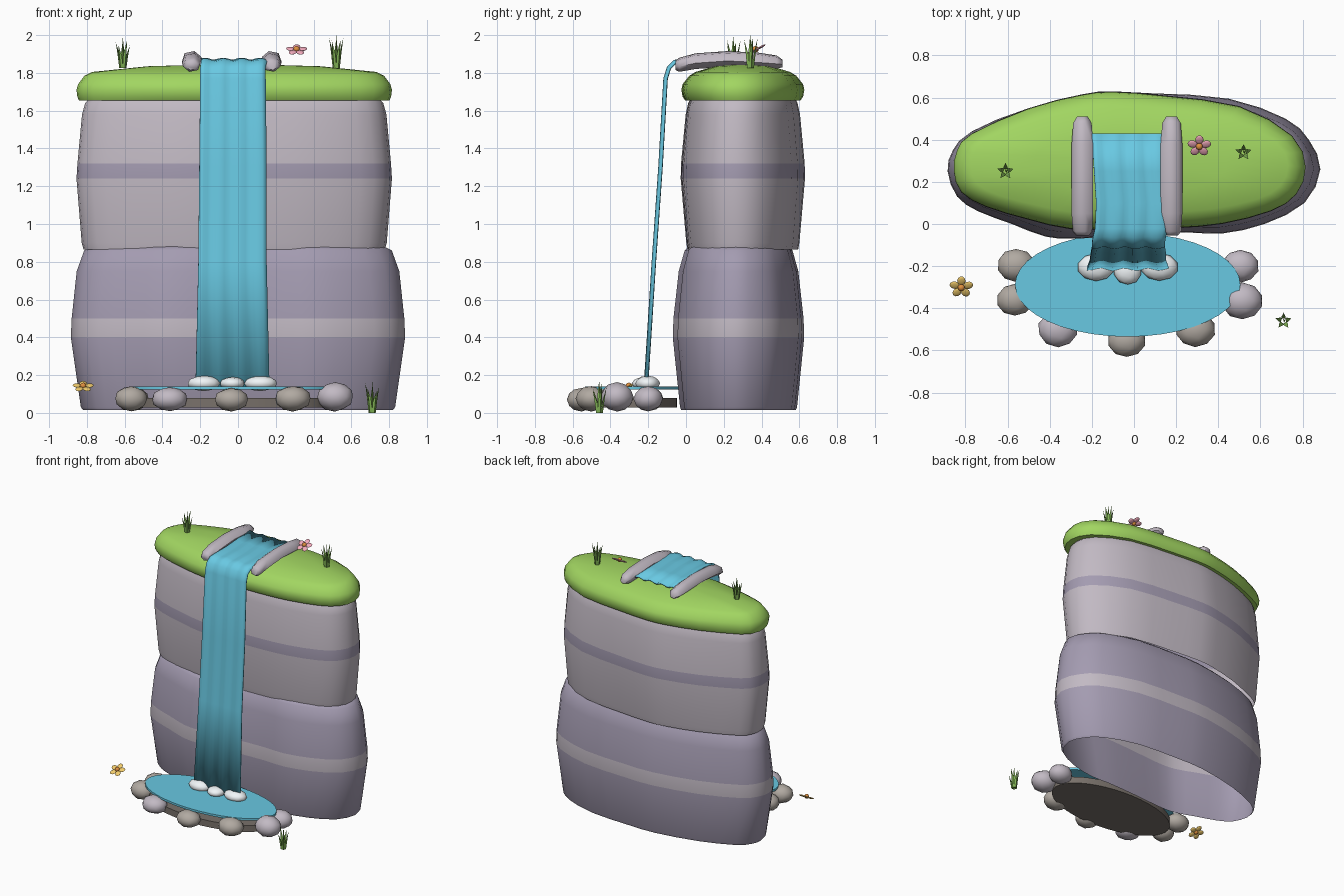
import bpy, bmesh, math, random
from mathutils import Vector, Matrix

if "Cube" in bpy.data.objects:
    bpy.data.objects.remove(bpy.data.objects["Cube"])
random.seed(4)


def mat(name, r, g, b):
    m = bpy.data.materials.new(name)
    m.diffuse_color = (r, g, b, 1)
    m.use_nodes = True
    m.node_tree.nodes["Principled BSDF"].inputs["Base Color"].default_value = m.diffuse_color
    return m


PURPLE = mat("purple_rock", 0.37, 0.33, 0.44)
GREY = mat("grey_rock", 0.54, 0.49, 0.55)
WARM = mat("warm_stone", 0.44, 0.40, 0.36)
GRASS = mat("grass", 0.36, 0.67, 0.12)
BLADE = mat("blade", 0.22, 0.45, 0.09)
WATER = mat("water", 0.14, 0.58, 0.76)
FOAM = mat("foam", 0.88, 0.92, 0.94)
BED = mat("pool_bed", 0.19, 0.165, 0.145)
PINK = mat("pink", 0.88, 0.40, 0.50)
YELLOW = mat("yellow", 0.88, 0.60, 0.15)
ORANGE = mat("orange", 0.75, 0.28, 0.05)


def finish(bm, name, mats, angle=50):
    bmesh.ops.recalc_face_normals(bm, faces=bm.faces)
    me = bpy.data.meshes.new(name)
    bm.to_mesh(me)
    bm.free()
    for m in mats:
        me.materials.append(m)
    me.shade_smooth()
    me.set_sharp_from_angle(angle=math.radians(angle))
    ob = bpy.data.objects.new(name, me)
    bpy.context.collection.objects.link(ob)
    return ob


def rounded(pts):
    """Double the points of a closed outline along a smooth curve."""
    out, n = [], len(pts)
    for i in range(n):
        a, b, c, d = (Vector(pts[(i + k) % n]) for k in (-1, 0, 1, 2))
        out += [b, (b + c) * .5625 - (a + d) * .0625]
    return out


def loft(name, outline, centre, rings, mats, stripe=None, cap_z=None, bottom=False):
    """Rings are (z, scale x, scale y) of one outline, stacked and domed."""
    bm = bmesh.new()
    cx, cy = centre
    outline = rounded(outline)
    loops = [[bm.verts.new((cx + (x - cx) * sx, cy + (y - cy) * sy, z)) for x, y in outline]
             for z, sx, sy in rings]
    n = len(outline)
    for k in range(len(loops) - 1):
        for i in range(n):
            j = (i + 1) % n
            f = bm.faces.new((loops[k][i], loops[k][j], loops[k + 1][j], loops[k + 1][i]))
            f.material_index = 1 if k == stripe else 0
    top = bm.verts.new((cx, cy, cap_z))
    for i in range(n):
        bm.faces.new((loops[-1][i], loops[-1][(i + 1) % n], top))
    if bottom:
        bm.faces.new(loops[0][::-1])
    return finish(bm, name, mats)


# cliff blocks (open underneath) and grass cap
low = [(-.885, .25), (-.84, .13), (-.74, .06), (-.58, 0), (-.42, -.06), (-.27, -.07), (0, -.05),
       (.25, -.04), (.42, -.045), (.62, .0), (.81, .10), (.885, .26), (.83, .40), (.72, .50),
       (.45, .595), (.1, .62), (-.15, .62), (-.5, .55), (-.77, .44), (-.86, .35)]
up = [(-.855, .25), (-.82, .15), (-.70, .08), (-.5, .02), (-.3, -.025), (-.05, -.025), (.2, -.02),
      (.42, 0), (.65, .06), (.77, .14), (.815, .27), (.75, .42), (.5, .56), (.15, .61),
      (-.1, .63), (-.25, .615), (-.5, .55), (-.77, .43), (-.84, .35)]
loft("lower_cliff", low, (0, .28), [(.014, .925, .87), (.03, .94, .89), (.40, 1, 1), (.50, .995, .99),
     (.75, .965, .91), (.86, .92, .82), (.882, .87, .76)], [PURPLE, GREY], 2, .892)
loft("upper_cliff", up, (-.02, .3), [(.865, .955, .89), (.90, .967, .91), (1.24, 1, 1), (1.32, .994, .995),
     (1.58, .965, .92), (1.64, .945, .88), (1.68, .9, .82)], [GREY, PURPLE], 2, 1.68)
loft("grass_cap", up, (-.02, .3), [(1.655, .985, .93), (1.675, .995, .97), (1.71, 1, .99), (1.74, .99, .97),
     (1.785, .95, .86), (1.805, .90, .76), (1.835, .55, .46)], [GRASS], None, 1.848, True)

# waterfall sheet: rippled section swept along a path (y, z, left, right)
path = [(.43, 1.866, -.20, .145), (.25, 1.868, -.19, .15), (.10, 1.868, -.18, .165), (-.02, 1.866, -.185, .16),
        (-.06, 1.857, -.195, .15), (-.09, 1.827, -.20, .145), (-.108, 1.77, -.20, .145),
        (-.135, 1.3, -.205, .15), (-.17, .8, -.21, .15), (-.212, .14, -.225, .165)]
bm = bmesh.new()
rows = []
for k, (y, z, l, r) in enumerate(path):
    a, b = path[max(k - 1, 0)], path[min(k + 1, len(path) - 1)]
    nrm = Vector((0, b[1] - a[1], a[0] - b[0])).normalized()
    row = []
    for i in range(17):
        p = Vector((l + (r - l) * i / 16, y, z)) + nrm * .006 * math.sin(i / 16 * math.tau * 3.5 + 1)
        row.append(bm.verts.new(p))
    rows.append(row)
for a, b in zip(rows, rows[1:]):
    for i in range(16):
        bm.faces.new((a[i], a[i + 1], b[i + 1], b[i]))
fall = finish(bm, "waterfall", [WATER])
sol = fall.modifiers.new("thickness", "SOLIDIFY")
sol.thickness = .012
sol.offset = 0


# pool water and bed
def disc(name, z, depth, rx, ry, m):
    bm = bmesh.new()
    bmesh.ops.create_cone(bm, cap_ends=True, segments=40, radius1=1, radius2=1, depth=1,
                          matrix=Matrix.Translation((-.03, -.288, z)) @ Matrix.Diagonal((rx, ry, depth, 1)))
    finish(bm, name, [m])


disc("pool_water", .132, .016, .535, .247, WATER)
disc("pool_bed", .053, .05, .50, .24, BED)


# pool stones and foam
def blob(name, loc, size, m, jitter=.07):
    bm = bmesh.new()
    bmesh.ops.create_icosphere(bm, subdivisions=2, radius=1)
    for v in bm.verts:
        v.co *= 1 + random.uniform(-jitter, jitter * .5)
        v.co = Vector(loc) + v.co * Vector(size)
    finish(bm, name, [m], 60)


for i, (x, y, r, h, m) in enumerate([
        (-.56, -.195, .09, .065, WARM), (-.565, -.36, .088, .067, WARM), (-.36, -.50, .097, .065, GREY),
        (-.035, -.553, .09, .062, WARM), (.29, -.50, .097, .068, WARM), (.515, -.365, .1, .077, GREY),
        (.505, -.20, .09, .067, GREY)]):
    blob(f"pool_stone_{i}", (x, y, .008 + h), (r, r * .88, h), m, .04)
for i, (x, y, r) in enumerate([(-.18, -.205, .09), (-.03, -.222, .067), (.12, -.203, .09)]):
    blob(f"foam_{i}", (x, y, .156), (r, .066, r * .3 + .014), FOAM, .02)


# arched rim stones beside the stream
def rim(name, x, turn):
    bm = bmesh.new()
    loops = []
    for y, z, s in [(-.055, 1.84, .6), (-.035, 1.843, .9), (.05, 1.862, 1), (.22, 1.874, 1),
                    (.38, 1.866, 1), (.48, 1.857, .85), (.51, 1.85, .5)]:
        loops.append([bm.verts.new((x + .053 * s * math.cos(a), y, z + .043 * s * math.sin(a)))
                      for a in [math.tau * i / 6 + turn for i in range(6)]])
    for a, b in zip(loops, loops[1:]):
        for i in range(6):
            bm.faces.new((a[i], a[(i + 1) % 6], b[(i + 1) % 6], b[i]))
    bm.faces.new(loops[0])
    bm.faces.new(loops[-1])
    finish(bm, name, [GREY], 62)


rim("left_rim_stone", -.245, .25)
rim("right_rim_stone", .178, -.25)


# grass tufts: a ring of leaning blades around an upright one
def tuft(name, x, y, z, h):
    bm = bmesh.new()
    for i in range(6):
        a = math.tau * i / 5 + .3
        lean = .036 if i < 5 else 0
        hh = h * (random.uniform(.65, .95) if i < 5 else 1)
        d = Vector((math.cos(a), math.sin(a), 0))
        side = Vector((-d.y, d.x, 0)) * .010
        base = Vector((x, y, z)) + d * lean * .3
        mid = base + d * lean * .25 + Vector((0, 0, hh * .5))
        tip = bm.verts.new(base + d * lean * .8 + Vector((0, 0, hh)))
        tri = [[bm.verts.new(p + o) for o in (side, -side, d * .009)] for p in (base, mid)]
        for j in range(3):
            k = (j + 1) % 3
            bm.faces.new((tri[0][j], tri[0][k], tri[1][k], tri[1][j]))
            bm.faces.new((tri[1][j], tri[1][k], tip))
        bm.faces.new(tri[0][::-1])
    finish(bm, name, [BLADE], 30)


tuft("left_tuft", -.61, .25, 1.825, .165)
tuft("right_tuft", .52, .34, 1.825, .175)
tuft("ground_tuft", .71, -.46, 0, .17)


# flowers: five flat petals round a bead
def flower(name, loc, m, tilt):
    bm = bmesh.new()
    base = Matrix.Translation(loc) @ Matrix.Rotation(tilt, 4, "X")
    for i in range(5):
        bmesh.ops.create_icosphere(bm, subdivisions=2, radius=1, matrix=base @ Matrix.Rotation(
            math.tau * i / 5 + .3, 4, "Z") @ Matrix.Translation((.034, 0, 0)) @ Matrix.Diagonal((.024, .020, .006, 1)))
    n = len(bm.faces)
    bmesh.ops.create_icosphere(bm, subdivisions=2, radius=.017,
                               matrix=base @ Matrix.Translation((0, 0, .004)))
    for i, f in enumerate(bm.faces):
        f.material_index = int(i >= n)
    finish(bm, name, [m, ORANGE])


flower("pink_flower", (.31, .37, 1.922), PINK, .5)
flower("yellow_flower", (-.82, -.30, .140), YELLOW, .5)
